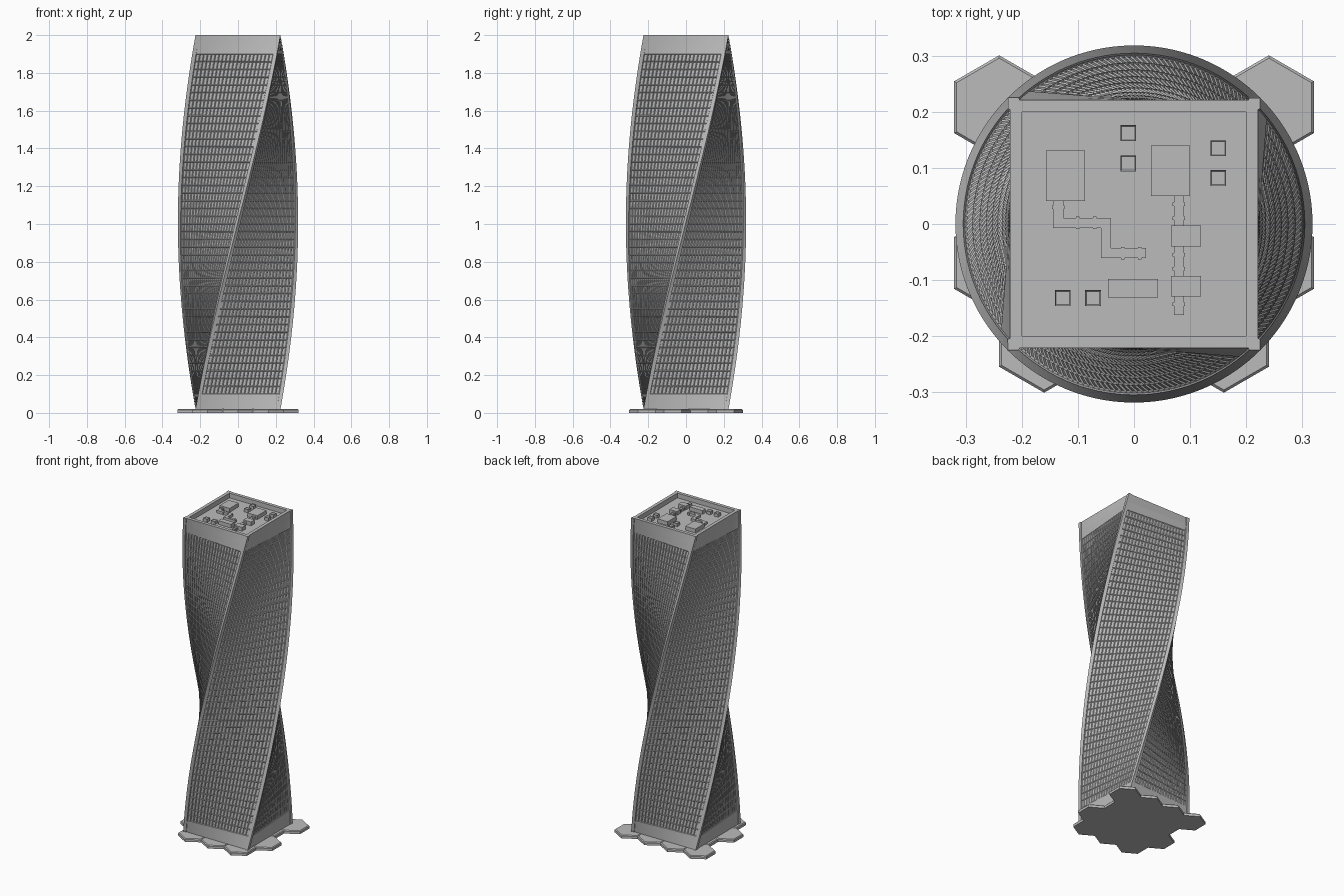
import bpy, bmesh
from math import sin, cos, pi, sqrt
from mathutils import Matrix, Vector

cube = bpy.data.objects.get("Cube")
if cube:
    bpy.data.objects.remove(cube)

HALF, FACADE, POST = 0.225, 0.221, 0.205   # corner post face, facade face, post inner edge
INNER, DECK, TOP, BASE = 0.2, 1.97, 2.0, 0.02
COLUMNS, FLOORS = 20, 44

grey = bpy.data.materials.new("concrete_grey")
grey.use_nodes = True
grey.diffuse_color = (0.5, 0.5, 0.5, 1)
shader = grey.node_tree.nodes["Principled BSDF"]
shader.inputs["Base Color"].default_value = (0.5, 0.5, 0.5, 1)
shader.inputs["Roughness"].default_value = 0.8


def finish(name, bm):
    mesh = bpy.data.meshes.new(name)
    bm.to_mesh(mesh)
    bm.free()
    mesh.materials.append(grey)
    obj = bpy.data.objects.new(name, mesh)
    bpy.context.collection.objects.link(obj)
    return obj


def add_box(bm, x0, x1, y0, y1, z0, z1):
    mat = Matrix.Translation(((x0 + x1) / 2, (y0 + y1) / 2, (z0 + z1) / 2))
    mat = mat @ Matrix.Diagonal((x1 - x0, y1 - y0, z1 - z0, 1))
    return bmesh.ops.create_cube(bm, size=1, matrix=mat)["verts"]


# Square section with raised corner posts, listed counter-clockwise
side = [(-HALF, -HALF), (-POST, -HALF)]
side += [(-POST + 2 * POST * i / COLUMNS, -FACADE) for i in range(COLUMNS + 1)]
side += [(POST, -HALF)]
section = []
for q in range(4):
    turn = Matrix.Rotation(q * pi / 2, 2)
    section += [turn @ Vector(p) for p in side]
per_side = len(side)


def clamp(v):
    return max(-INNER, min(INNER, v))


def ring(bm, z, inner=False):
    a = pi / 2 * (max(z, BASE) - BASE) / (TOP - BASE)
    if inner:
        a = 0
    out = []
    for p in section:
        x, y = (clamp(p.x), clamp(p.y)) if inner else p
        out.append(bm.verts.new((x * cos(a) - y * sin(a), x * sin(a) + y * cos(a), z)))
    return out


def bridge(bm, low, high):
    n = len(low)
    return [bm.faces.new((low[i], low[(i + 1) % n], high[(i + 1) % n], high[i])) for i in range(n)]


# Twisted tower: lobby row, window rows, plain crown
bm = bmesh.new()
first, last = 0.1, 1.9
levels = [BASE, 0.028] + [first + (last - first) * i / FLOORS for i in range(FLOORS + 1)] + [1.95, TOP]
rings = [ring(bm, z) for z in levels]
lobby, windows = [], []
for row in range(len(rings) - 1):
    faces = bridge(bm, rings[row], rings[row + 1])
    glazed = [f for i, f in enumerate(faces) if 2 <= i % per_side < 2 + COLUMNS]
    if row == 1:
        lobby += glazed
    elif 2 <= row < 2 + FLOORS:
        windows += glazed
bmesh.ops.inset_individual(bm, faces=lobby, thickness=0.004, depth=-0.01)
bmesh.ops.inset_individual(bm, faces=windows, thickness=0.004, depth=-0.003)
finish("twisted_tower", bm)

# Parapet coping and its inner wall
bm = bmesh.new()
outer = []
for p in section:
    outer.append(bm.verts.new((-p.y, p.x, TOP)))
rim = []
wall = []
for p in section:
    x, y = -clamp(p.y), clamp(p.x)
    rim.append(bm.verts.new((x, y, TOP)))
    wall.append(bm.verts.new((x, y, DECK)))
bridge(bm, outer, rim)
bridge(bm, rim, wall)
bmesh.ops.remove_doubles(bm, verts=bm.verts, dist=0.0001)
bmesh.ops.dissolve_degenerate(bm, edges=bm.edges, dist=0.0001)
finish("parapet", bm)

bm = bmesh.new()
add_box(bm, -INNER, INNER, -INNER, INNER, DECK - 0.01, DECK)
finish("roof_deck", bm)

# Large plant units on the roof
bm = bmesh.new()
for x0, x1, y0, y1 in [(-0.157, -0.087, 0.041, 0.131), (0.03, 0.1, 0.05, 0.14),
                       (-0.046, 0.043, -0.131, -0.098), (0.066, 0.119, -0.04, -0.003),
                       (0.066, 0.119, -0.129, -0.093)]:
    add_box(bm, x0, x1, y0, y1, DECK, 1.994)
finish("plant_units", bm)

# Small vents with sunken tops
bm = bmesh.new()
for x, y in [(-0.01, 0.162), (-0.01, 0.108), (0.15, 0.135), (0.15, 0.082),
             (-0.127, -0.132), (-0.073, -0.132)]:
    add_box(bm, x - 0.014, x + 0.014, y - 0.014, y + 0.014, DECK, 1.99)
bm.normal_update()
lids = [f for f in bm.faces if f.normal.z > 0.9]
bmesh.ops.inset_individual(bm, faces=lids, thickness=0.003, depth=-0.003)
finish("roof_vents", bm)

# Ducts follow square-cornered paths, with flanges at the joints
bm = bmesh.new()
paths = [[(-0.135, 0.041), (-0.135, 0.002), (-0.05, 0.002), (-0.05, -0.052), (0.012, -0.052)],
         [(0.08, 0.05), (0.08, -0.153)]]
r = 0.009
for path in paths:
    for (ax, ay), (bx, by) in zip(path, path[1:]):
        add_box(bm, min(ax, bx) - r, max(ax, bx) + r, min(ay, by) - r, max(ay, by) + r, DECK, 1.986)
for x, y, along_x in [(-0.135, 0.03, False), (-0.1, 0.002, True), (-0.07, 0.002, True),
                      (-0.02, -0.052, True), (0.01, -0.052, True), (0.08, 0.035, False),
                      (0.08, 0.01, False), (0.08, -0.055, False), (0.08, -0.08, False),
                      (0.08, -0.143, False)]:
    dx, dy = (0.003, 0.011) if along_x else (0.011, 0.003)
    add_box(bm, x - dx, x + dx, y - dy, y + dy, DECK, 1.988)
finish("roof_ducts", bm)

# Honeycomb plinth of chamfered hexagonal slabs
bm = bmesh.new()
hex_r = 0.0925
step = hex_r * sqrt(3)


def hexagon(cx, cy, radius, z):
    corners = [pi / 6 + k * pi / 3 for k in range(6)]
    return [bm.verts.new((cx + radius * cos(a), cy + radius * sin(a), z)) for a in corners]


for row, count in [(1.5, 4), (0.5, 3), (-0.5, 4), (-1.5, 3)]:
    for i in range(count):
        cx, cy = (i - (count - 1) / 2) * step, row * 1.5 * hex_r
        stack = [hexagon(cx, cy, hex_r, 0), hexagon(cx, cy, hex_r, 0.015),
                 hexagon(cx, cy, hex_r - 0.005, BASE)]
        bridge(bm, stack[0], stack[1])
        bridge(bm, stack[1], stack[2])
        bm.faces.new(stack[2])
        bm.faces.new(stack[0][::-1])
finish("hexagon_plinth", bm)
